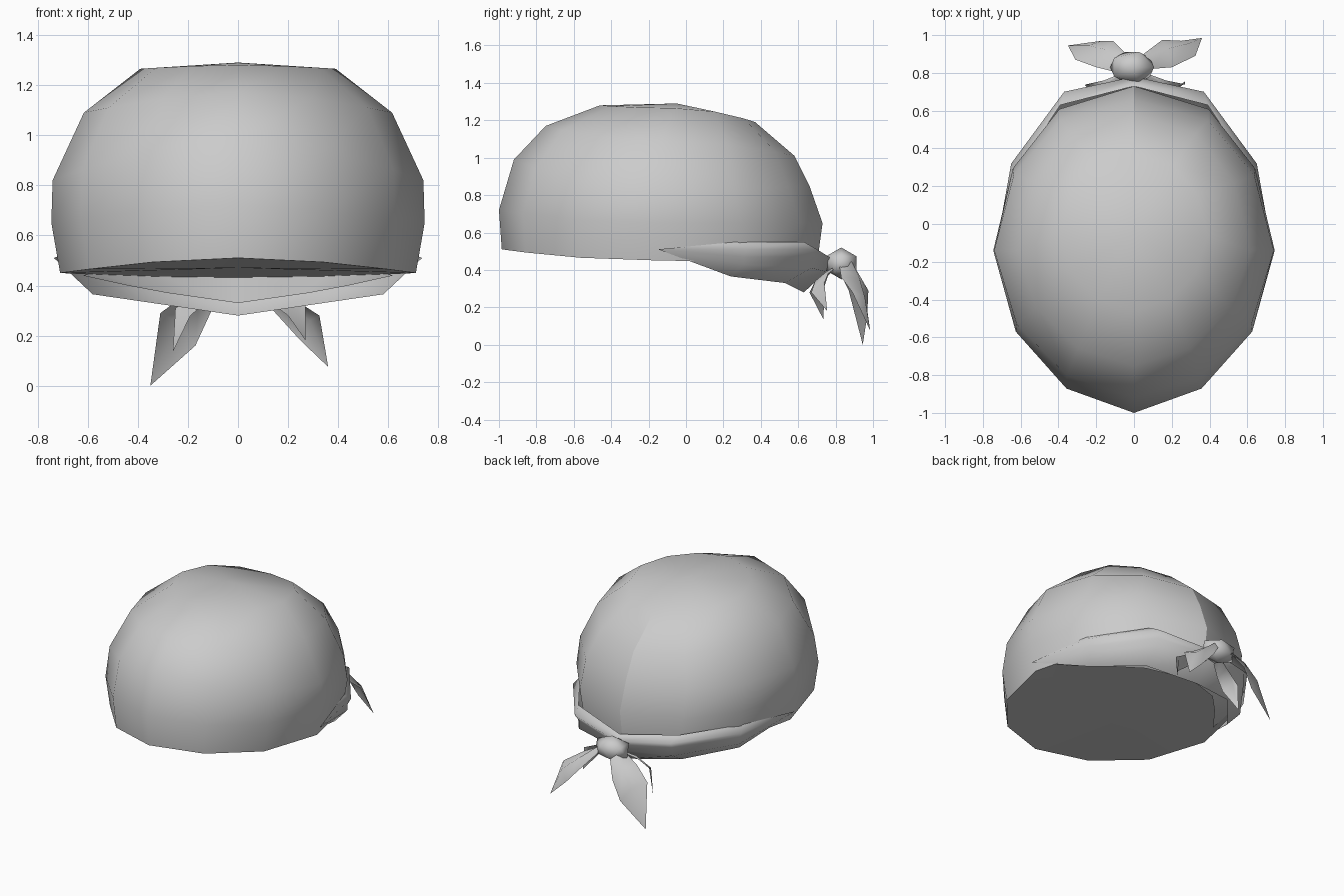
import bpy, bmesh
from mathutils import Vector

cube = bpy.data.objects.get("Cube")
if cube:
    bpy.data.objects.remove(cube, do_unlink=True)

cloth = bpy.data.materials.new("plain_grey_cloth")
cloth.use_nodes = True
cloth.diffuse_color = (0.6, 0.6, 0.6, 1)
cloth.node_tree.nodes["Principled BSDF"].inputs["Base Color"].default_value = (0.6, 0.6, 0.6, 1)


def finish(bm, name, outward=True):
    if outward:
        bmesh.ops.recalc_face_normals(bm, faces=bm.faces)
    for f in bm.faces:
        f.smooth = True
    mesh = bpy.data.meshes.new(name)
    bm.to_mesh(mesh)
    bm.free()
    mesh.materials.append(cloth)
    obj = bpy.data.objects.new(name, mesh)
    bpy.context.collection.objects.link(obj)
    return obj


def mirrored(half):
    """Right-to-left row from a half row that ends at the centre back."""
    return [(-x, y, z) for x, y, z in half] + [p for p in reversed(half[:-1])]


def sheet(name, rows):
    """Surface through rows of points; coincident points are welded."""
    bm = bmesh.new()
    grid = [[bm.verts.new(p) for p in row] for row in rows]
    for a, b in zip(grid, grid[1:]):
        for i in range(len(a) - 1):
            bm.faces.new((a[i], a[i + 1], b[i + 1], b[i]))
    bmesh.ops.remove_doubles(bm, verts=bm.verts, dist=0.001)
    return finish(bm, name)


# Cap: stacked rings, each (half width, front y, back y, front z, side z, back z)
outline = [(0, -1), (.48, -.85), (.84, -.5), (1, 0), (.86, .5), (.53, .86), (0, 1)]
outline += [(-x, y) for x, y in reversed(outline[1:-1])]
rings = [(.71, -.985, .70, .51, .45, .43),
         (.745, -1.0, .73, .72, .65, .65),
         (.74, -.92, .66, .99, .82, .85),
         (.615, -.75, .58, 1.17, 1.09, 1.01),
         (.39, -.46, .37, 1.28, 1.265, 1.19)]
bm = bmesh.new()
grid = []
for w, front, back, zf, zs, zb in rings:
    mid = -.14 if w > .5 else -.06
    row = []
    for x, t in outline:
        y = mid + t * (back - mid if t > 0 else mid - front)
        z = zs + ((zb - zs) if t > 0 else (zf - zs)) * t * t
        row.append(bm.verts.new((x * w, y, z)))
    grid.append(row)
n = len(outline)
for a, b in zip(grid, grid[1:]):
    for i in range(n):
        j = (i + 1) % n
        bm.faces.new((a[i], a[j], b[j], b[i]))
crown = bm.verts.new((0, -.05, 1.29))
under = bm.verts.new((0, -.1, .47))
for i in range(n):
    j = (i + 1) % n
    bm.faces.new((grid[-1][i], grid[-1][j], crown))
    bm.faces.new((grid[0][j], grid[0][i], under))
# Sharp rim and centre back seam
for i in range(n):
    bm.edges.get((grid[0][i], grid[0][(i + 1) % n])).smooth = False
for a, b in zip(grid, grid[1:]):
    bm.edges.get((a[6], b[6])).smooth = False
finish(bm, "cap")

# Pleated band round the back, narrowing to a point on each side
tip = (.735, -.15, .51)
sheet("back_band", [mirrored([tip] + row) for row in (
    [(.63, .27, .55), (.39, .63, .55), (0, .73, .49)],
    [(.65, .32, .51), (.37, .70, .51), (0, .78, .46)],
    [(.63, .31, .47), (.36, .67, .47), (0, .76, .43)],
    [(.63, .31, .43), (.36, .67, .41), (0, .75, .39)],
    [(.58, .24, .365), (.34, .53, .33), (0, .63, .28)])])

# Inner fold below the rim
inner_tip = (.62, .05, .44)
sheet("inner_fold", [mirrored([inner_tip] + row) for row in (
    [(.58, .30, .45), (.35, .58, .45), (0, .67, .44)],
    [(.44, .28, .40), (.28, .45, .37), (0, .58, .33)])])

# Knot
bm = bmesh.new()
bmesh.ops.create_icosphere(bm, subdivisions=1, radius=1)
for v in bm.verts:
    v.co = Vector((v.co.x * .13 - .01, v.co.y * .095 + .83, v.co.z * .085 + .435))
finish(bm, "knot")


def tail(name, outer, inner, end):
    """Leaf-shaped cloth end with a raised centre crease."""
    lift = Vector((0, .025, .03))
    ridge = [(Vector(a) + Vector(b)) / 2 + lift for a, b in zip(outer, inner)]
    sheet(name, [outer + [end], ridge + [end], inner + [end]])


# Loose cloth ends
tail("right_long_tail", [(-.08, .80, .42), (-.20, .83, .37), (-.31, .87, .29)],
     [(-.04, .90, .41), (-.11, .97, .29), (-.17, .97, .16)], (-.35, .945, 0))
tail("left_long_tail", [(.08, .82, .42), (.20, .83, .36), (.325, .89, .28)],
     [(.05, .90, .41), (.15, .975, .29), (.25, .97, .18)], (.36, .985, .075))
tail("right_short_tail", [(-.06, .80, .41), (-.16, .76, .37), (-.25, .74, .31)],
     [(-.03, .76, .38), (-.12, .69, .34), (-.19, .66, .28)], (-.26, .735, .135))
tail("left_short_tail", [(.06, .80, .41), (.17, .76, .38), (.27, .74, .33)],
     [(.03, .76, .38), (.12, .69, .34), (.20, .67, .28)], (.27, .755, .18))
